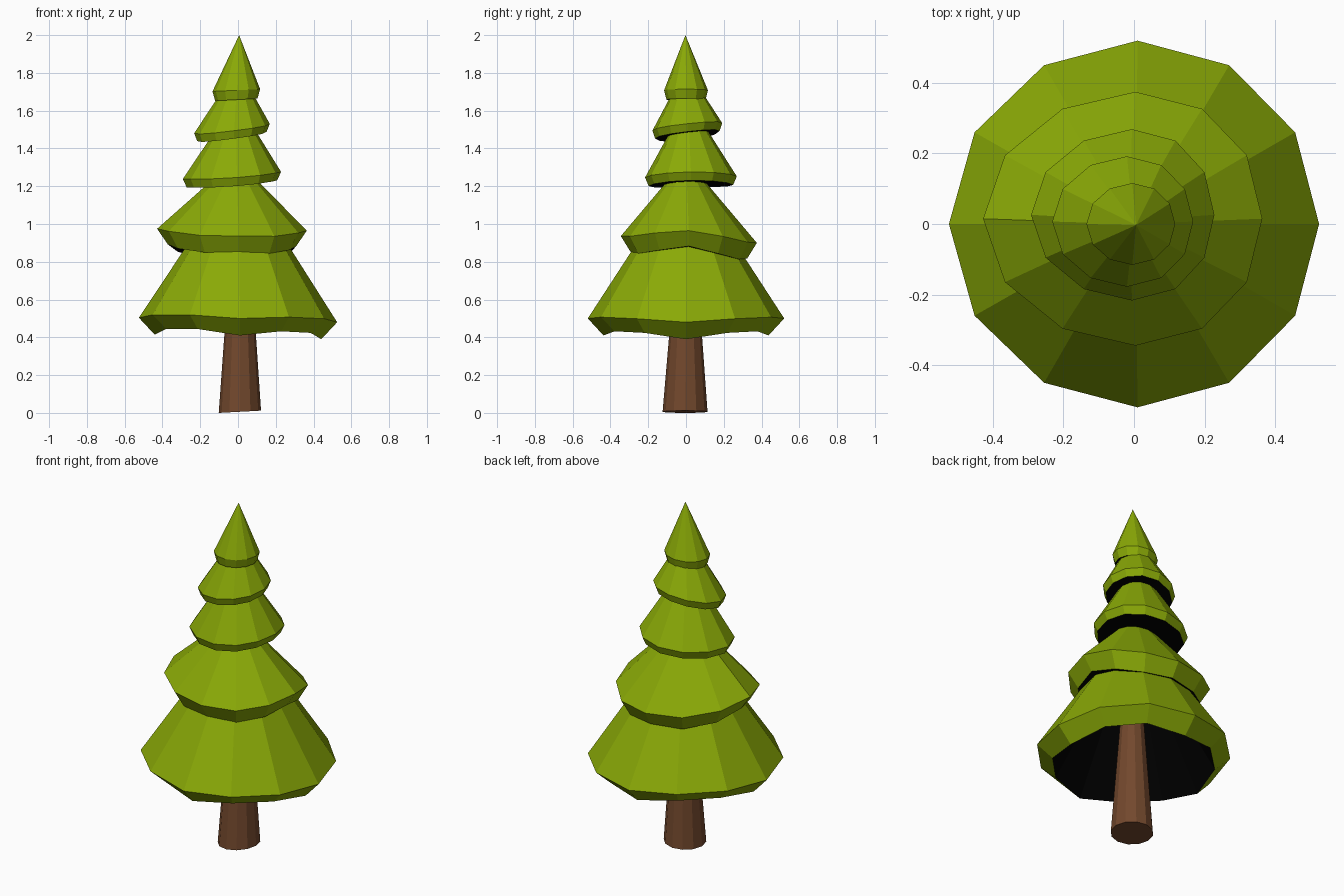
import bpy, bmesh, math

if "Cube" in bpy.data.objects:
    bpy.data.objects.remove(bpy.data.objects["Cube"])

SIDES = 12


def material(name, rgb):
    m = bpy.data.materials.new(name)
    m.diffuse_color = (*rgb, 1)
    m.use_nodes = True
    m.node_tree.nodes["Principled BSDF"].inputs["Base Color"].default_value = m.diffuse_color
    return m


green = material("leaf green", (0.252, 0.396, 0.002))
brown = material("bark brown", (0.17, 0.065, 0.026))
black = material("underside black", (0, 0, 0))


def ring(bm, cx, cy, rx, ry, height, skew=0):
    """Ring of vertices; height is a function of the angle, skew shifts both x ends."""
    out = []
    for i in range(SIDES):
        a = 2 * math.pi * i / SIDES
        c = math.cos(a)
        out.append(bm.verts.new((cx + rx * c + skew * c * c, cy + ry * math.sin(a), height(a))))
    return out


def bridge(bm, low, high):
    for i in range(SIDES):
        j = (i + 1) % SIDES
        bm.faces.new((low[i], low[j], high[j], high[i]))


def fan(bm, rim, tip, mat=0):
    v = bm.verts.new(tip)
    for i in range(SIDES):
        bm.faces.new((rim[i], rim[(i + 1) % SIDES], v)).material_index = mat


def finish(bm, name, *mats):
    me = bpy.data.meshes.new(name)
    bm.to_mesh(me)
    bm.free()
    for m in mats:
        me.materials.append(m)
    bpy.context.collection.objects.link(bpy.data.objects.new(name, me))


def tier(name, centre, skew, radii, z, tilt, saddle, lip_drop, lip_scale, apex, wave=0, recess=0.01):
    """Cone with a lip folded inwards below its rim and a black underside."""
    bm = bmesh.new()

    def height(a, w=wave):
        return (z + tilt[0] * math.cos(a) + tilt[1] * math.sin(a)
                + saddle * math.cos(2 * a) - w * math.cos(4 * a))

    def lip_height(a):
        return height(a, 2 * wave) - lip_drop

    rim = ring(bm, *centre, *radii, height, skew)
    lip = ring(bm, *centre, radii[0] * lip_scale, radii[1] * lip_scale, lip_height, skew)
    bridge(bm, lip, rim)
    fan(bm, rim, apex)
    # black underside, recessed into the tier
    fan(bm, lip[::-1], (apex[0], apex[1], z - lip_drop + recess), 1)
    finish(bm, name, green, black)


# Foliage tiers, bottom to top
tier("foliage_tier_1", (0.01, 0), -0.01, (0.525, 0.52), 0.506, (-0.012, 0), -0.004, 0.08, 0.84,
     (0.005, 0, 1.30), 0.01, 0.8)
tier("foliage_tier_2", (0.004, 0.015), -0.036, (0.396, 0.36), 0.938, (-0.005, -0.018), 0.026, 0.088, 0.86,
     (-0.01, 0, 1.345), -0.006)
tier("foliage_tier_3", (-0.006, 0.026), -0.026, (0.26, 0.243), 1.253, (0.019, 0.003), 0.004, 0.045, 0.92,
     (-0.01, 0.01, 1.66))
tier("foliage_tier_4", (-0.02, 0.007), -0.012, (0.2, 0.185), 1.51, (0.025, 0.02), -0.004, 0.042, 0.92,
     (0, 0, 1.83))
tier("foliage_tier_5", (-0.005, 0), -0.004, (0.126, 0.116), 1.708, (0.006, 0), 0, 0.05, 0.89,
     (0.006, -0.003, 2.0))

# Tapered trunk, running up inside the foliage
bm = bmesh.new()
base = ring(bm, 0.01, -0.005, 0.112, 0.119, lambda a: 0.006 + 0.006 * math.cos(a))
top = ring(bm, 0.012, 0, 0.06, 0.06, lambda a: 0.75)
bridge(bm, base, top)
bm.faces.new(base[::-1])
bm.faces.new(top)
finish(bm, "trunk", brown)
